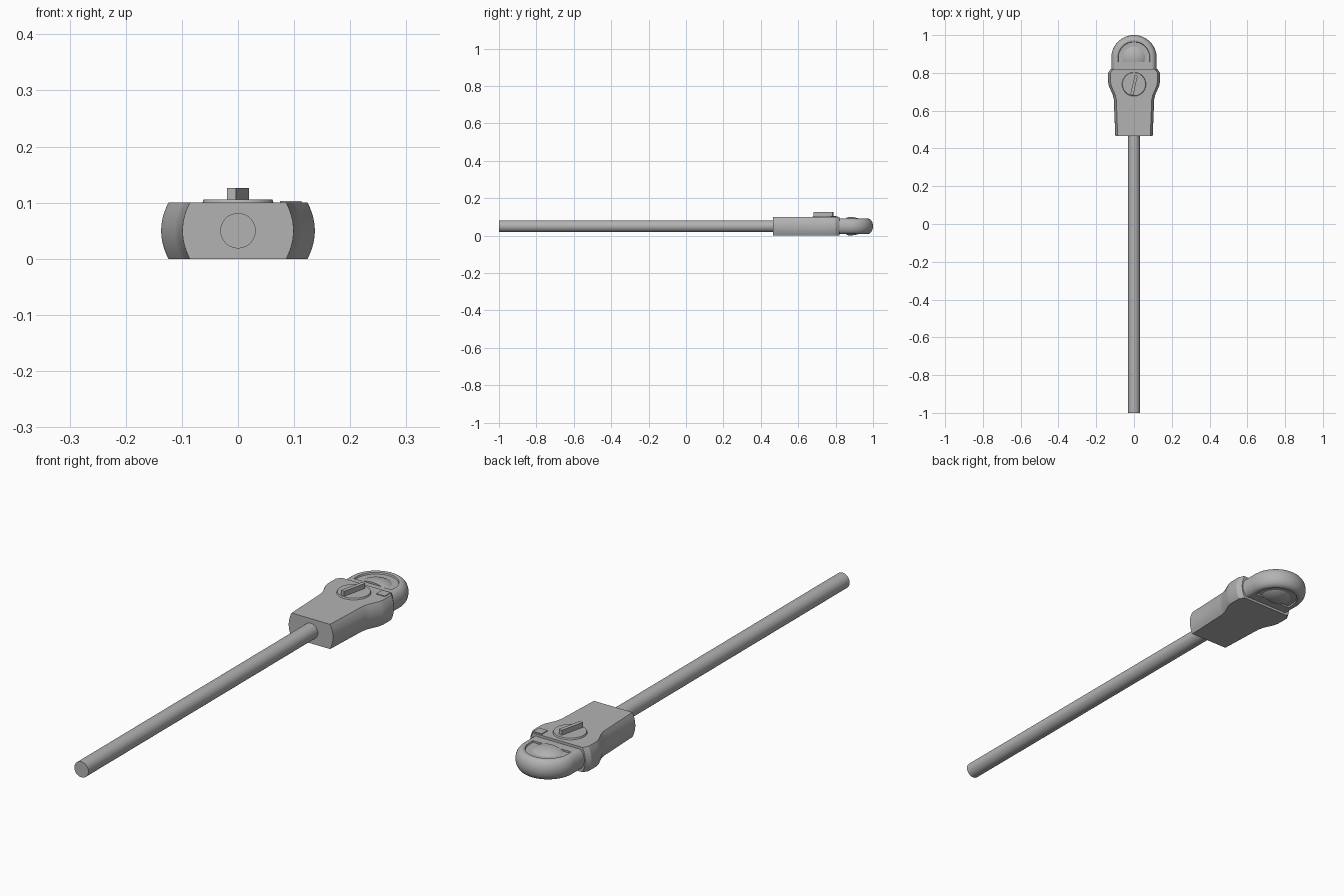
import bpy, bmesh, math
from mathutils import Matrix

cube = bpy.data.objects.get("Cube")
if cube:
    bpy.data.objects.remove(cube, do_unlink=True)

grey = bpy.data.materials.new("grey metal")
grey.use_nodes = True
COLOR = (0.45, 0.45, 0.45, 1)
grey.diffuse_color = COLOR
grey.node_tree.nodes["Principled BSDF"].inputs["Base Color"].default_value = COLOR
MID = 0.05


def finish(name, bm, angle=35):
    bmesh.ops.remove_doubles(bm, verts=bm.verts, dist=1e-5)
    bmesh.ops.recalc_face_normals(bm, faces=bm.faces)
    mesh = bpy.data.meshes.new(name)
    bm.to_mesh(mesh)
    bm.free()
    mesh.materials.append(grey)
    ob = bpy.data.objects.new(name, mesh)
    bpy.context.collection.objects.link(ob)
    bpy.ops.object.select_all(action='DESELECT')
    ob.select_set(True)
    bpy.context.view_layer.objects.active = ob
    bpy.ops.object.shade_smooth_by_angle(angle=math.radians(angle))
    return ob


def loft(bm, rings):
    """Skin closed rings of equal length and cap both ends."""
    rows = [[bm.verts.new(p) for p in ring] for ring in rings]
    for a, b in zip(rows, rows[1:]):
        for i in range(len(a)):
            j = (i + 1) % len(a)
            bm.faces.new((a[i], a[j], b[j], b[i]))
    bm.faces.new(rows[0])
    bm.faces.new(rows[-1])


def box(name, center, size, turn=0):
    bm = bmesh.new()
    mat = (Matrix.Translation(center) @ Matrix.Rotation(turn, 4, 'Z')
           @ Matrix.Diagonal((*size, 1)))
    bmesh.ops.create_cube(bm, size=1, matrix=mat)
    return finish(name, bm)


def cylinder(name, center, r1, r2, depth, segments, rot=Matrix()):
    bm = bmesh.new()
    bmesh.ops.create_cone(bm, cap_ends=True, segments=segments, radius1=r1,
                          radius2=r2, depth=depth,
                          matrix=Matrix.Translation(center) @ rot)
    return finish(name, bm)


# Long round rod
cylinder("rod", (0, -0.26, MID), 0.0315, 0.0315, 1.48, 40,
         Matrix.Rotation(math.pi / 2, 4, 'X'))

# Housing with bulging sides, wider towards the back
bm = bmesh.new()
rings = []
for y, half in ((0.465, 0.099), (0.66, 0.107), (0.685, 0.113), (0.73, 0.133),
                (0.75, 0.137), (0.80, 0.137), (0.82, 0.124)):
    side = []
    for i in range(13):
        t = i / 6 - 1
        side.append((half - 0.013 * t * t, MID + 0.05 * t))
    rings.append([(x, y, z) for x, z in side]
                 + [(-x, y, z) for x, z in reversed(side)])
loft(bm, rings)
finish("housing", bm, 25)

# Rounded end loop with a shallow recess above and below
END_Y = 0.88
upper = [(0, 0.033), (0.083, 0.033), (0.085, 0.039), (0.092, 0.041)]
for i in range(1, 9):
    a = math.pi / 2 * (1 - i / 8)
    upper.append((0.092 + 0.028 * math.cos(a), 0.041 * math.sin(a)))
profile = upper + [(r, -h) for r, h in reversed(upper[:-1])]
path = [(0.80, 0)] + [(END_Y, math.pi * i / 40) for i in range(41)] + [(0.80, math.pi)]
bm = bmesh.new()
loft(bm, [[(r * math.cos(a), y + r * math.sin(a), MID + h) for r, h in profile]
          for y, a in path])
finish("end_loop", bm)
box("loop_bridge", (0, 0.83, MID), (0.19, 0.055, 0.08))

# Shallow domed insert, flat towards the housing
bm = bmesh.new()
bmesh.ops.create_uvsphere(bm, u_segments=40, v_segments=24, radius=1,
                          matrix=Matrix.Translation((0, END_Y, MID))
                          @ Matrix.Diagonal((0.08, 0.08, 0.049, 1)))
bmesh.ops.bisect_plane(bm, geom=bm.verts[:] + bm.edges[:] + bm.faces[:],
                       plane_co=(0, 0.858, 0), plane_no=(0, -1, 0),
                       clear_outer=True)
bmesh.ops.holes_fill(bm, edges=[e for e in bm.edges if e.is_boundary])
finish("domed_insert", bm)

# Turning knob and raised tab on top of the housing
cylinder("knob_disc", (0, 0.74, 0.102), 0.064, 0.061, 0.008, 48)
box("knob_grip", (0, 0.735, 0.115), (0.016, 0.104, 0.022), math.radians(-13))
box("top_tab", (0.094, 0.795, 0.1005), (0.038, 0.038, 0.005))
